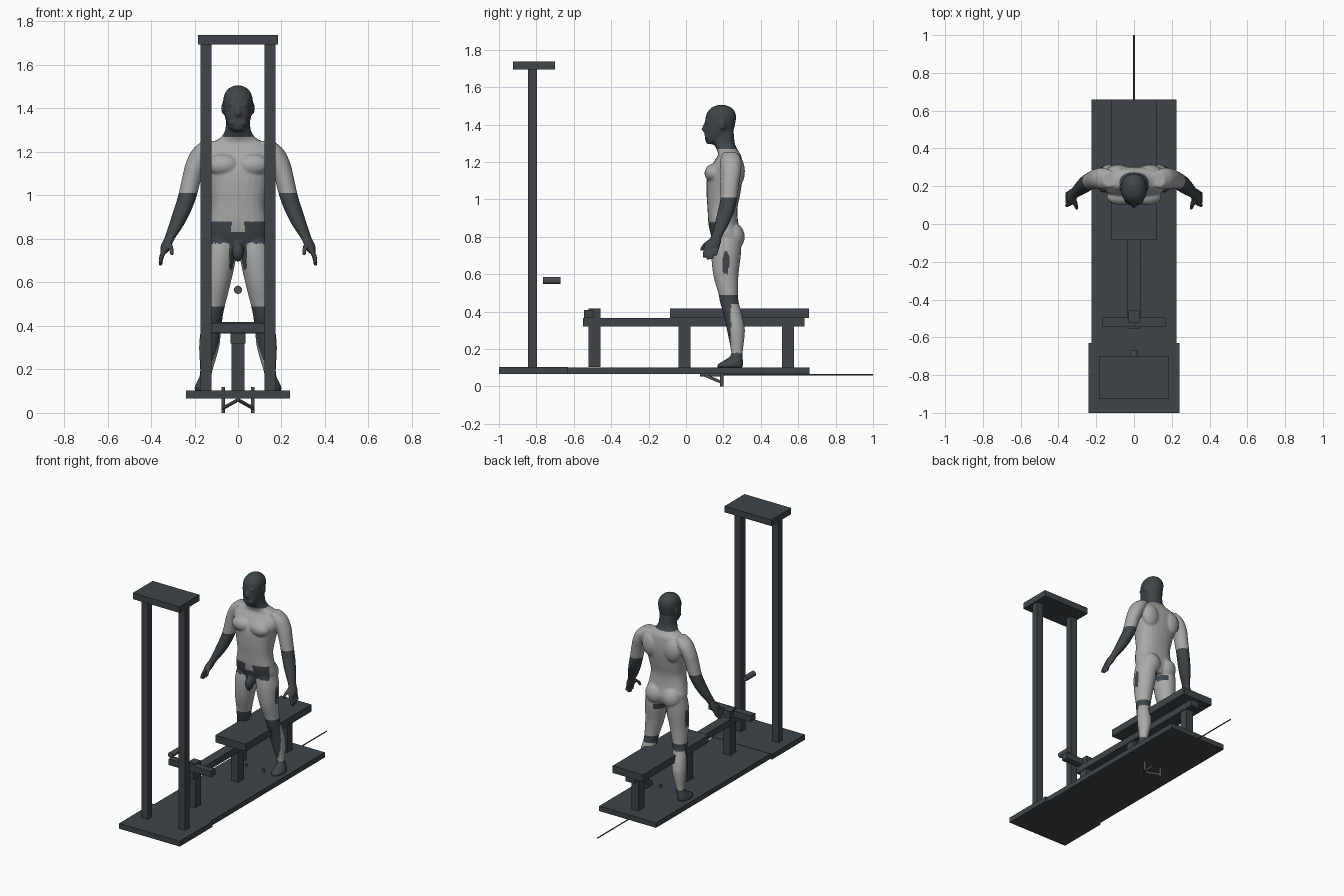
import bpy, bmesh, math
from mathutils import Vector, Matrix

if "Cube" in bpy.data.objects:
    bpy.data.objects.remove(bpy.data.objects["Cube"])


def material(name, rgb):
    m = bpy.data.materials.new(name)
    m.use_nodes = True
    m.diffuse_color = (*rgb, 1)
    m.node_tree.nodes["Principled BSDF"].inputs["Base Color"].default_value = (*rgb, 1)
    return m


SLATE = material("dark slate", (.05, .06, .068))
GREY = material("light grey", (.4, .4, .39))
STEEL = material("dull steel", (.08, .08, .085))


def add_object(name, bm, *mats):
    bmesh.ops.recalc_face_normals(bm, faces=bm.faces)
    mesh = bpy.data.meshes.new(name)
    bm.to_mesh(mesh)
    bm.free()
    for m in mats:
        mesh.materials.append(m)
    obj = bpy.data.objects.new(name, mesh)
    bpy.context.collection.objects.link(obj)
    return obj


def box(name, xs, ys, zs):
    bm = bmesh.new()
    size = [b - a for a, b in (xs, ys, zs)]
    mid = [(a + b) / 2 for a, b in (xs, ys, zs)]
    bmesh.ops.create_cube(bm, size=1, matrix=Matrix.Translation(mid) @ Matrix.Diagonal((*size, 1)))
    return add_object(name, bm, SLATE)


def rod(name, start, end, radius, sides=12):
    a, b = Vector(start), Vector(end)
    d = b - a
    mat = Matrix.Translation((a + b) / 2) @ d.to_track_quat("Z", "Y").to_matrix().to_4x4()
    bm = bmesh.new()
    bmesh.ops.create_cone(bm, cap_ends=True, segments=sides, radius1=radius,
                          radius2=radius, depth=d.length, matrix=mat)
    return add_object(name, bm, STEEL)


# Platform and front gantry
box("front_platform", (-.24, .24), (-1, -.63), (.066, .104))
box("rear_platform", (-.225, .225), (-.63, .66), (.066, .102))
for side, s in (("right", -1), ("left", 1)):
    box(side + "_gantry_post", sorted((s * .122, s * .173)), (-.845, -.797), (.1, 1.695))
box("gantry_cap", (-.185, .185), (-.925, -.7), (1.694, 1.738))

# Bench with rail and front crossbar
box("bench_pad", (-.12, .12), (-.085, .658), (.366, .417))
box("bench_rail", (-.035, .035), (-.552, .633), (.32, .366))
box("crossbar", (-.167, .167), (-.545, -.495), (.367, .41))
box("front_upright", (-.029, .029), (-.522, -.457), (.104, .418))
for name, y in (("middle_leg", -.007), ("rear_leg", .545)):
    box(name, (-.029, .029), (y - .032, y + .032), (.1, .33))

# Handle, long rod and the bracket under the platform
rod("handle", (0, -.765, .566), (0, -.67, .566), .019, 16)
rod("ground_rod", (0, .1, .063), (0, 1, .063), .004, 8)
rod("bracket_spine", (0, .075, .06), (0, .2, .06), .008)
for side, s in (("right", -1), ("left", 1)):
    rod(side + "_bracket_peg", (s * .068, .192, 0), (s * .068, .192, .12), .009)
    rod(side + "_bracket_arm", (s * .068, .19, .022), (0, .1, .06), .008)


def tube(bm, rows, mirror=False, square=1.0, sides=24, steps=5):
    """Smooth loft through rows of (x, y, z, half width, half depth)."""
    rows = [Vector(r) for r in rows]
    path = []
    for i in range(len(rows) - 1):
        p0, p1, p2 = rows[max(i - 1, 0)], rows[i], rows[i + 1]
        p3 = rows[min(i + 2, len(rows) - 1)]
        for k in range(steps):
            t = k / steps
            path.append(p1 + (p2 - p0) * (t / 2)
                        + (p0 * 2 - p1 * 5 + p2 * 4 - p3) * (t * t / 2)
                        + (p1 * 3 - p0 - p2 * 3 + p3) * (t ** 3 / 2))
    path.append(rows[-1])
    for s in ((1, -1) if mirror else (1,)):
        rings = []
        for x, y, z, rx, ry in path:
            ring = []
            for k in range(sides):
                a = math.tau * k / sides
                c, d = math.cos(a), math.sin(a)
                c = math.copysign(abs(c) ** square, c)
                d = math.copysign(abs(d) ** square, d)
                ring.append(bm.verts.new((s * (x + rx * c), y + ry * d, z)))
            rings.append(ring)
        for a, b in zip(rings, rings[1:]):
            for k in range(sides):
                n = (k + 1) % sides
                bm.faces.new((a[k], a[n], b[n], b[k]))
        bm.faces.new(rings[0])
        bm.faces.new(rings[-1])


def blob(bm, centre, radii, mirror=True):
    for s in ((1, -1) if mirror else (1,)):
        place = Matrix.Translation((s * centre[0], centre[1], centre[2]))
        bmesh.ops.create_uvsphere(bm, u_segments=20, v_segments=12, radius=1,
                                  matrix=place @ Matrix.Diagonal((*radii, 1)))


# Figure: trunk and neck
body = bmesh.new()
tube(body, [(0, .215, .74, .09, .06), (0, .215, .8, .143, .08), (0, .2, .87, .137, .08),
            (0, .195, .95, .125, .08), (0, .2, 1.03, .135, .09), (0, .208, 1.12, .155, .095),
            (0, .222, 1.19, .17, .08), (0, .232, 1.235, .14, .062), (0, .222, 1.262, .085, .056),
            (0, .205, 1.3, .059, .056), (0, .2, 1.36, .055, .055)], square=.85)
blob(body, (.07, .145, 1.14), (.075, .046, .05))     # chest
blob(body, (.085, .27, 1.15), (.065, .045, .085))    # shoulder blades
blob(body, (.065, .25, .8), (.07, .064, .075))       # seat
blob(body, (0, .13, .74), (.027, .035, .045), False)

# Head, nose, brow, ears
tube(body, [(0, .145, 1.295, .022, .03), (0, .158, 1.315, .044, .055), (0, .174, 1.36, .06, .075),
            (0, .184, 1.42, .068, .082), (0, .188, 1.46, .064, .077), (0, .19, 1.49, .045, .054),
            (0, .19, 1.506, .014, .016)], square=.92)
tube(body, [(0, .108, 1.41, .008, .01), (0, .097, 1.375, .014, .014), (0, .103, 1.362, .012, .01)])
blob(body, (.025, .115, 1.418), (.025, .012, .009))
blob(body, (.02, .112, 1.333), (.022, .012, .01))
blob(body, (.068, .195, 1.4), (.009, .018, .028))

# Arms
tube(body, [(.13, .235, 1.25, .035, .04), (.158, .24, 1.21, .052, .056), (.19, .24, 1.15, .05, .055),
            (.21, .235, 1.09, .045, .05), (.232, .228, 1, .043, .045), (.256, .212, .93, .041, .044),
            (.283, .19, .865, .035, .038), (.313, .165, .805, .025, .03), (.328, .15, .775, .025, .038),
            (.338, .14, .745, .02, .04), (.34, .138, .735, .014, .035)], mirror=True)
# Fingers and thumb
for i in range(4):
    y, drop = .108 + .021 * i, (.045, .058, .055, .035)[i]
    tube(body, [(.335, y, .755, .012, .011), (.352, y - .008, .735 - drop * .4, .011, .01),
                (.357, y - .012, .735 - drop, .009, .008)], mirror=True, sides=12)
tube(body, [(.318, .135, .785, .014, .016), (.307, .098, .755, .012, .013),
            (.303, .082, .725, .009, .009)], mirror=True, sides=12)

# Legs and feet
tube(body, [(.073, .22, .82, .065, .075), (.082, .215, .72, .074, .08), (.095, .213, .6, .062, .068),
            (.108, .225, .5, .05, .053), (.115, .232, .45, .046, .05), (.125, .252, .38, .047, .049),
            (.133, .267, .3, .046, .048), (.145, .272, .2, .029, .033), (.151, .27, .165, .027, .032),
            (.157, .255, .14, .033, .05), (.16, .238, .12, .039, .067),
            (.16, .236, .102, .039, .069)], mirror=True)

figure = add_object("standing_figure", body, GREY, SLATE)
bpy.context.view_layer.objects.active = figure
figure.select_set(True)
remesh = figure.modifiers.new("blend", "REMESH")
remesh.mode = "VOXEL"
remesh.voxel_size = .006
soften = figure.modifiers.new("soften", "SMOOTH")
soften.iterations = 4
for name in ("blend", "soften"):
    bpy.ops.object.modifier_apply(modifier=name)


def is_dark(c):
    x, y, z = abs(c.x), c.y, c.z
    if z > 1.27 or (x > .155 and .6 < z < 1.01):      # head and forearms
        return True
    if z < .49:                                       # knees, shins and feet
        return not (y > .24 and .18 < z < .44)
    if y < .18 and x < .13 and .78 < z < .88:         # hip patches
        return x > .03 or z < .83
    if y < .18 and x < .04 and .66 < z < .8:
        return True
    return y > .22 and x < .06 and .7 < z < .735


slots = (GREY, SLATE)
figure.data.materials.clear()
for m in slots:
    figure.data.materials.append(m)
for face in figure.data.polygons:
    face.material_index = int(is_dark(face.center))
    face.use_smooth = True
